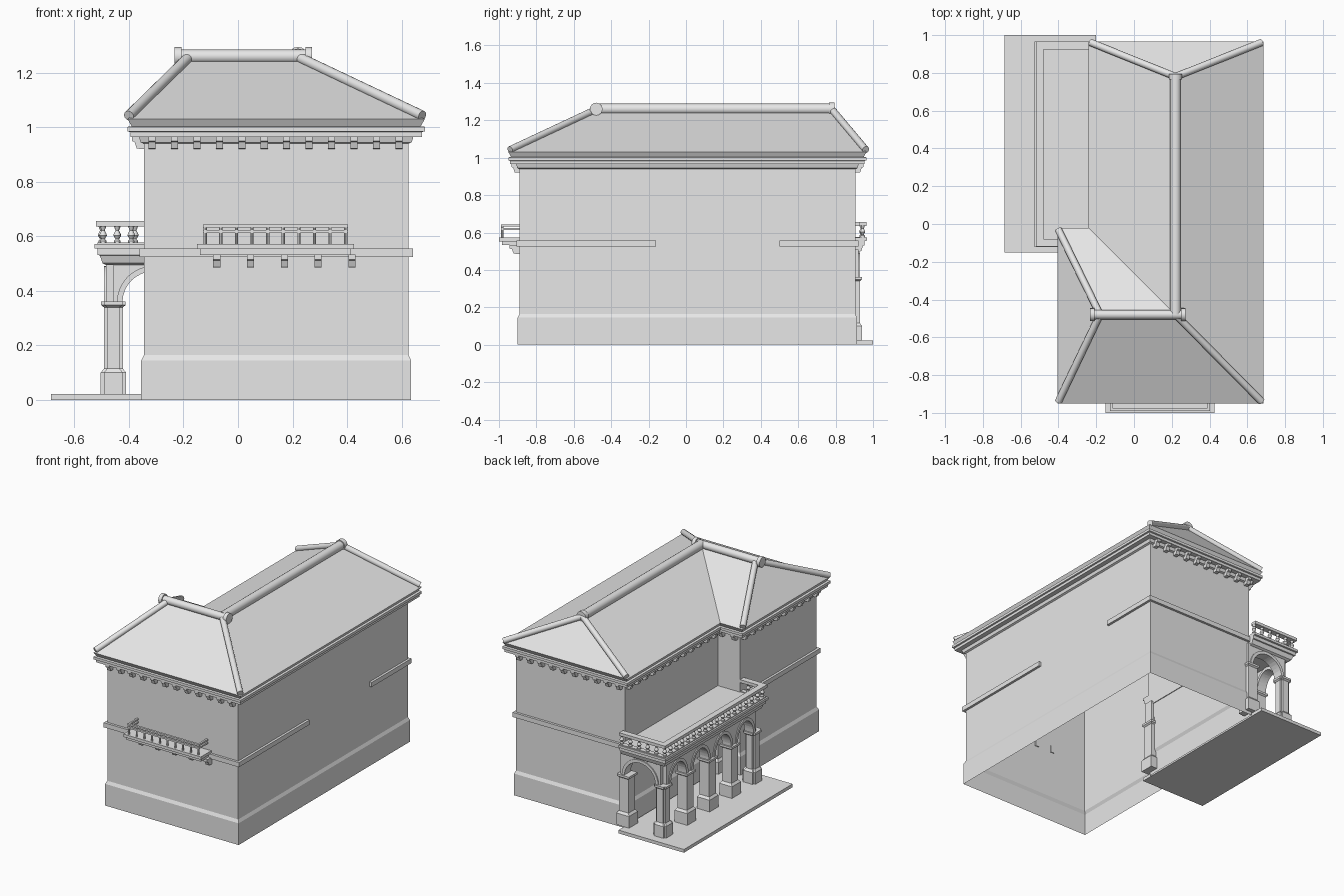
import bpy
import bmesh
from math import cos, sin, pi, radians
from mathutils import Vector

cube = bpy.data.objects.get("Cube")
if cube:
    bpy.data.objects.remove(cube, do_unlink=True)

stone = bpy.data.materials.new("pale_grey_stone")
stone.use_nodes = True
stone.diffuse_color = (0.8, 0.8, 0.8, 1)
stone.node_tree.nodes["Principled BSDF"].inputs["Base Color"].default_value = stone.diffuse_color


def finish(name, bm, smooth=False):
    mesh = bpy.data.meshes.new(name)
    bmesh.ops.recalc_face_normals(bm, faces=bm.faces)
    bm.to_mesh(mesh)
    bm.free()
    mesh.materials.append(stone)
    obj = bpy.data.objects.new(name, mesh)
    bpy.context.scene.collection.objects.link(obj)
    if smooth:
        bpy.ops.object.select_all(action="DESELECT")
        obj.select_set(True)
        bpy.context.view_layer.objects.active = obj
        bpy.ops.object.shade_smooth_by_angle(angle=radians(40))
    return obj


def loft(bm, rings, bottom=True, top=True):
    """Skin a stack of rings that have equal point counts."""
    loops = [[bm.verts.new(p) for p in ring] for ring in rings]
    count = len(loops[0])
    for low, high in zip(loops, loops[1:]):
        for i in range(count):
            j = (i + 1) % count
            bm.faces.new((low[i], low[j], high[j], high[i]))
    if bottom:
        bm.faces.new(loops[0][::-1])
    if top:
        bm.faces.new(loops[-1])


def rect(x0, x1, y0, y1, z):
    return [(x0, y0, z), (x1, y0, z), (x1, y1, z), (x0, y1, z)]


def box(bm, x0, x1, y0, y1, z0, z1):
    loft(bm, [rect(x0, x1, y0, y1, z0), rect(x0, x1, y0, y1, z1)])


def along_x(u, z, t):
    return (u, t, z)


def along_y(u, z, t):
    return (t, u, z)


def prism(bm, profile, t0, t1, place):
    loft(bm, [[place(u, z, t) for u, z in profile] for t in (t0, t1)])


def tube(bm, start, end, radius, sides=16):
    a, b = Vector(start), Vector(end)
    turn = (b - a).to_track_quat("Z", "Y").to_matrix().to_4x4()
    turn.translation = (a + b) / 2
    bmesh.ops.create_cone(bm, cap_ends=True, segments=sides, radius1=radius,
                          radius2=radius, depth=(b - a).length, matrix=turn)


# Wall lines of the L-shaped house
LEFT, RIGHT, INNER = 0.625, -0.345, -0.18
FRONT, BACK, STEP = -0.89, 0.905, -0.08


def plan(o, z):
    return [(RIGHT - o, FRONT - o, z), (LEFT + o, FRONT - o, z), (LEFT + o, BACK + o, z),
            (INNER - o, BACK + o, z), (INNER - o, STEP + o, z), (RIGHT - o, STEP + o, z)]


# Walls with plinth, open underneath
bm = bmesh.new()
walls = [(.01, 0), (.01, .145), (0, .165), (0, .965)]
loft(bm, [plan(o, z) for o, z in walls], bottom=False, top=False)
finish("walls", bm)

# Eaves cornice
bm = bmesh.new()
cornice = [(0, .94), (.012, .945), (.018, .965), (.05, .965), (.05, .983),
           (.06, .985), (.06, 1.002), (.045, 1.004), (.06, 1.03)]
loft(bm, [plan(o, z) for o, z in cornice], bottom=False, top=False)
finish("cornice", bm)

# Roof planes
EAVE, RIDGE = 1.03, 1.25
bm = bmesh.new()
fr, fl, bl, br, valley, wing = [bm.verts.new(p) for p in plan(.06, EAVE)]
ridge_x, ridge_y, hip_x, hip_y = .22, -.48, -.18, .78
cross, back_end, side_end = [bm.verts.new((x, y, RIDGE)) for x, y in
                             ((ridge_x, ridge_y), (ridge_x, hip_y), (hip_x, ridge_y))]
for face in ((fr, fl, cross, side_end), (fl, bl, back_end, cross), (bl, br, back_end),
             (br, valley, cross, back_end), (valley, wing, side_end, cross),
             (wing, fr, side_end)):
    bm.faces.new(face)
corners = [v.co.copy() for v in (fr, wing, fl, br, bl)]
peaks = [v.co.copy() for v in (side_end, side_end, cross, back_end, back_end)]
finish("roof", bm)

# Ridge and hip tiles
bm = bmesh.new()
lift = Vector((0, 0, .008))
for corner, peak in zip(corners, peaks):
    inset = corner.lerp(peak, .02)
    tube(bm, inset + lift, peak + lift, .019)
top = RIDGE + .01
tube(bm, (ridge_x, ridge_y, top), (ridge_x, hip_y, top), .029)
tube(bm, (-.22, ridge_y, top), (.26, ridge_y, top), .025)
for x in (-.22, .26):
    tube(bm, (x - .012, ridge_y, top), (x + .012, ridge_y, top), .034)
tube(bm, (ridge_x, hip_y - .015, top), (ridge_x, hip_y + .015, top), .035)
finish("ridge_tiles", bm, smooth=True)

# Eaves brackets on the front, back and arcade sides
corbel = [(-.005, .968), (.044, .968), (.044, .95), (.034, .946), (.026, .922), (-.005, .92)]


def bracket_row(bm, start, end, wall, sign, place, drop=0):
    count = max(1, round((end - start) / .082))
    for i in range(count + 1):
        mid = start + (end - start) * i / count
        profile = [(wall + sign * d, z - drop) for d, z in corbel]
        prism(bm, profile, mid - .013, mid + .013, place)


bm = bmesh.new()
bracket_row(bm, RIGHT + .03, LEFT - .035, FRONT, -1, along_y)
bracket_row(bm, INNER + .03, LEFT - .035, BACK, 1, along_y)
bracket_row(bm, RIGHT + .03, INNER - .04, STEP, 1, along_y)
bracket_row(bm, FRONT + .03, STEP - .03, RIGHT, -1, along_x)
bracket_row(bm, STEP + .06, BACK - .03, INNER, -1, along_x)
finish("eaves_brackets", bm)

# String course in broken lengths
bm = bmesh.new()
out = .016
for x0, x1, y0, y1 in ((RIGHT - out, LEFT + out, FRONT - out, FRONT),
                       (INNER - out, LEFT + out, BACK, BACK + out),
                       (LEFT, LEFT + out, FRONT, -.16),
                       (LEFT, LEFT + out, .5, BACK),
                       (RIGHT - out, RIGHT, FRONT, STEP)):
    box(bm, x0, x1, y0, y1, .525, .556)
finish("string_course", bm)

# Front balcony: slab, brackets, railing
bm = bmesh.new()
box(bm, -.15, .425, -1, FRONT, .553, .572)
box(bm, -.14, .415, -.985, FRONT, .532, .553)
finish("balcony_slab", bm)

bm = bmesh.new()
for i in range(5):
    x = -.078 + .124 * i
    prism(bm, [(FRONT - d * 1.2, z - .435) for d, z in corbel], x - .013, x + .013, along_y)
finish("balcony_brackets", bm)

bm = bmesh.new()
x0, x1, y0 = -.12, .395, -.982
for z in (.618, .638):
    box(bm, x0 - .008, x1 + .008, y0 - .007, y0 + .007, z - .005, z + .006)
    for x in (x0, x1):
        box(bm, x - .006, x + .006, y0, FRONT, z - .005, z + .006)
for i in range(10):
    x = x0 + (x1 - x0) * i / 9
    tube(bm, (x, y0, .57), (x, y0, .64), .006, 8)
finish("balcony_railing", bm)

# Arcade pavement
bm = bmesh.new()
box(bm, -.685, -.2, -.15, 1, 0, .022)
finish("pavement", bm)

# Arcade piers, with cross-shaped ones at the corners
PX, PY0, PY1, BAYS = -.457, -.05, .895, 4
pitch = (PY1 - PY0) / BAYS
pier_profile = [(.047, .022), (.047, .1), (.035, .115), (.035, .34), (.045, .348), (.045, .362)]


def pier(bm, x, y, cut_x=0, cut_y=0):
    loft(bm, [rect(x - w + cut_x, x + w - cut_x, y - w + cut_y, y + w - cut_y, z)
              for w, z in pier_profile])


bm = bmesh.new()
for i in range(BAYS + 1):
    y = PY0 + pitch * i
    if i in (0, BAYS):
        pier(bm, PX, y, cut_x=.012)
        pier(bm, PX, y, cut_y=.012)
        pier(bm, INNER - .01, y)
    else:
        pier(bm, PX, y)
finish("arcade_piers", bm)

# Arches: spandrel wall plus a raised ring
SPRING, CROWN, HEAD = .36, .112, .51


def arc(mid, half, height, steps=16):
    return [(mid - half * cos(pi * i / steps), SPRING + height * sin(pi * i / steps))
            for i in range(steps + 1)]


def arch(walls_bm, rings_bm, u0, u1, half, line, place):
    mid = (u0 + u1) / 2
    inner = arc(mid, half, CROWN)
    outline = [(u0, SPRING)] + inner + [(u1, SPRING), (u1, HEAD), (u0, HEAD)]
    prism(walls_bm, outline, line - .027, line + .027, place)
    outer = arc(mid, half + .02, CROWN + .02)
    prism(rings_bm, inner + outer[::-1], line - .034, line + .034, place)


bm, rings = bmesh.new(), bmesh.new()
for i in range(BAYS):
    y = PY0 + pitch * i
    arch(bm, rings, y, y + pitch, pitch / 2 - .036, PX, along_y)
for y in (PY0, PY1):
    arch(bm, rings, PX, INNER + .02, .115, y, along_x)
finish("arcade_spandrels", bm)
finish("arch_rings", rings, smooth=True)

# Terrace deck and its mouldings
bm = bmesh.new()
deck = [(0, .495), (.012, .502), (.022, .53), (.03, .532), (.03, .555), (.042, .556), (.042, .572)]
loft(bm, [rect(-.485 - o, INNER + .005, -.08 - o, .925 + o, z) for o, z in deck])
finish("terrace_deck", bm)

# Terrace balustrade
path = [(INNER, .945), (-.5, .945), (-.5, -.1), (RIGHT, -.1)]
vase = [(.012, .574), (.012, .584), (.006, .59), (.014, .603), (.012, .61), (.006, .622), (.012, .637)]
bm, posts = bmesh.new(), bmesh.new()
for (ax, ay), (bx, by) in zip(path, path[1:]):
    xs, ys = sorted((ax, bx)), sorted((ay, by))
    for z0, z1, w in ((.57, .577, .016), (.636, .656, .02)):
        box(bm, xs[0] - w, xs[1] + w * (ax == bx), ys[0] - w, ys[1] + w, z0, z1)
    count = round((abs(bx - ax) + abs(by - ay)) / .06)
    for i in range(count):
        x, y = ax + (bx - ax) * (i + .1) / count, ay + (by - ay) * (i + .1) / count
        loft(posts, [[(x + r * cos(pi * k / 5), y + r * sin(pi * k / 5), z) for k in range(10)]
                     for r, z in vase])
finish("balustrade_rails", bm)
finish("balusters", posts, smooth=True)
